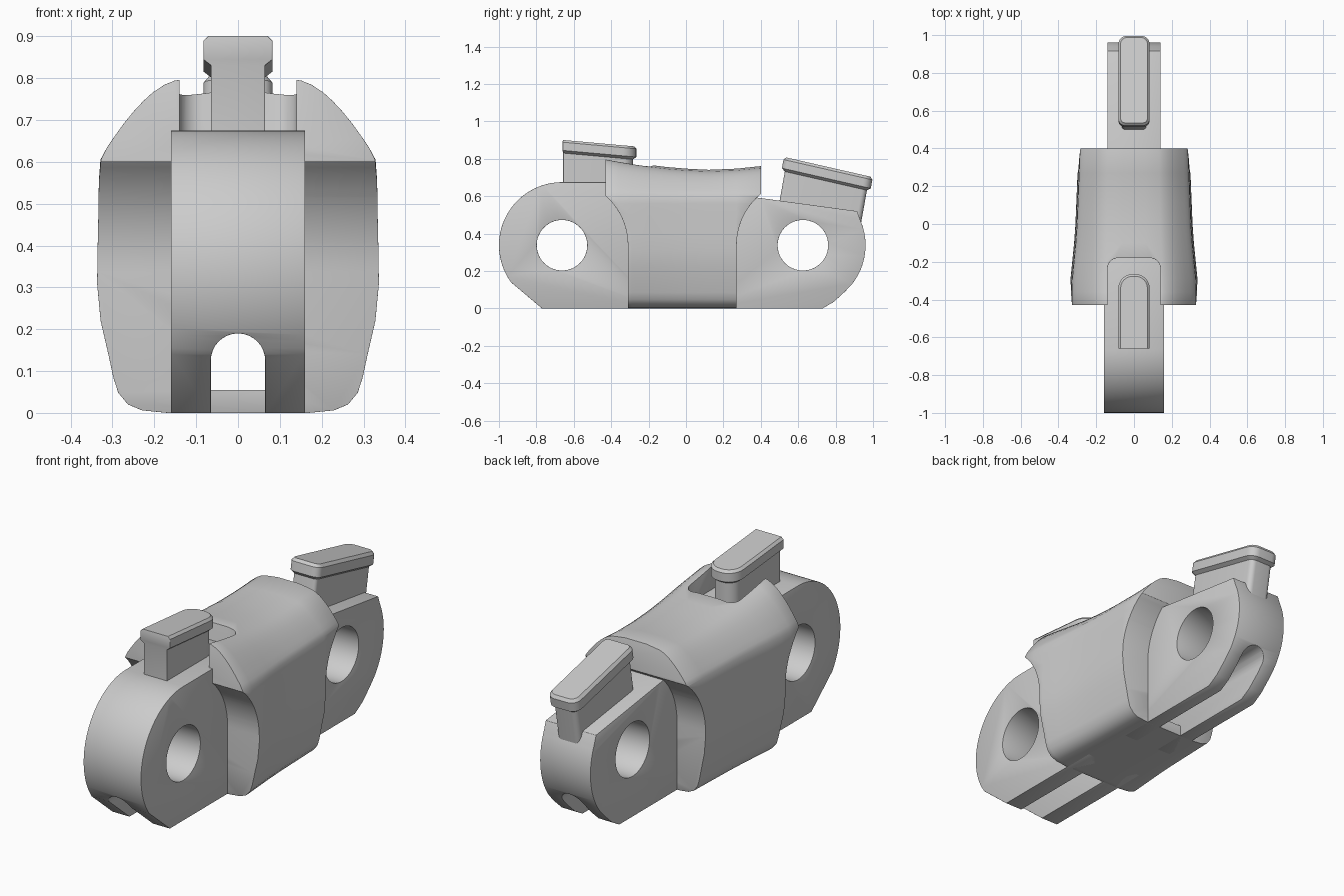
import bpy, bmesh, math

cube = bpy.data.objects.get("Cube")
if cube:
    bpy.data.objects.remove(cube)

grey = bpy.data.materials.new("light_grey")
grey.use_nodes = True
grey.diffuse_color = (0.6, 0.6, 0.6, 1)
grey.node_tree.nodes["Principled BSDF"].inputs["Base Color"].default_value = (0.6, 0.6, 0.6, 1)


def loft(name, rings):
    """Skin a stack of equal-length closed rings and cap both ends."""
    bm = bmesh.new()
    loops = [[bm.verts.new(p) for p in ring] for ring in rings]
    n = len(loops[0])
    for a, b in zip(loops, loops[1:]):
        for i in range(n):
            j = (i + 1) % n
            bm.faces.new((a[i], a[j], b[j], b[i]))
    bm.faces.new(loops[0])
    bm.faces.new(loops[-1])
    bmesh.ops.recalc_face_normals(bm, faces=bm.faces)
    mesh = bpy.data.meshes.new(name)
    bm.to_mesh(mesh)
    bm.free()
    mesh.materials.append(grey)
    ob = bpy.data.objects.new(name, mesh)
    bpy.context.collection.objects.link(ob)
    return ob


def prism_x(name, yz, half):
    return loft(name, [[(x, y, z) for y, z in yz] for x in (-half, half)])


def prism_y(name, xz, y0, y1):
    return loft(name, [[(x, y, z) for x, z in xz] for y in (y0, y1)])


def arc(cx, cy, r, a0, a1, n=16):
    angles = [math.radians(a0 + (a1 - a0) * i / n) for i in range(n + 1)]
    return [(cx + r * math.cos(a), cy + r * math.sin(a)) for a in angles]


def select(ob):
    bpy.ops.object.select_all(action='DESELECT')
    ob.select_set(True)
    bpy.context.view_layer.objects.active = ob


def cut(ob, cutter):
    select(ob)
    mod = ob.modifiers.new("cut", 'BOOLEAN')
    mod.operation, mod.solver, mod.object = 'DIFFERENCE', 'EXACT', cutter
    bpy.ops.object.modifier_apply(modifier=mod.name)
    bpy.data.objects.remove(cutter)


def finish(ob, width, segments=2):
    select(ob)
    if width:
        mod = ob.modifiers.new("soft_edges", 'BEVEL')
        mod.width, mod.segments = width, segments
        mod.limit_method, mod.angle_limit = 'ANGLE', math.radians(38)
        bpy.ops.object.modifier_apply(modifier=mod.name)
    bpy.ops.object.shade_smooth_by_angle(angle=math.radians(35))


def slot(bottom):
    """Round-topped tunnel running front to back."""
    return prism_y("slot_cutter", [(-.065, bottom)] + arc(0, .125, .065, 180, 0)
                   + [(.065, bottom)], -1.3, 1.3)


def outline(y0, y1, half, r0, r1):
    """Rounded rectangle in x, y with separate front and back corner radii."""
    return (arc(half - r0, y0 + r0, r0, -90, 0, 6) + arc(half - r1, y1 - r1, r1, 0, 90, 6)
            + arc(-half + r1, y1 - r1, r1, 90, 180, 6) + arc(-half + r0, y0 + r0, r0, 180, 270, 6))


# Central body: half cross-section as (share of width, height), then the crown
SIDE = [(.5, 0), (.68, .006), (.78, .02), (.85, .048), (.885, .085), (.92, .14),
        (.975, .22), (1, .31), (.995, .4), (.985, .5), (.98, .56)]
CROWN = [(.97, 0), (.93, .14), (.88, .27), (.81, .44), (.74, .59), (.67, .72),
         (.6, .83), (.52, .92), (.45, .97), (.2, 1.04)]
STATIONS = [(-.43, .338, .80), (-.36, .339, .787), (-.29, .336, .775), (-.2, .327, .762),
            (-.1, .317, .750), (0, .31, .742), (.12, .305, .736), (.27, .299, .742), (.40, .294, .755)]
rings = []
for y, w, top in STATIONS:
    half = [(w * f, z) for f, z in SIDE] + [(w * f, .605 + t * (top - .605)) for f, t in CROWN]
    rings.append([(x, y, z) for x, z in half] + [(-x, y, z) for x, z in reversed(half)])
body = loft("body", rings)

# Round reliefs around both lugs, the front notch and the tunnel
FRONT, BACK, AXLE = -.663, .625, .338
cut(body, prism_x("front_relief", [(-1.2, -.1), (FRONT + .352, -.1)]
                  + arc(FRONT, AXLE, .352, 0, 90, 24) + [(-1.2, AXLE + .352)], .6))
cut(body, prism_x("back_relief", [(1.2, -.1), (BACK - .354, -.1)]
                  + arc(BACK, AXLE, .354, 180, 118, 16) + [(1.2, .59)], .6))
notch = outline(-.7, -.18, .14, .02, .055)
cut(body, loft("notch_cutter", [[(x, y, z) for x, y in notch] for z in (.64, 1.1)]))
cut(body, slot(.055))
finish(body, .01)

# Lugs: rounded plates with a pin hole and a slot underneath
front_profile = ([(-.15, 0), (-.15, .675), (FRONT, .675)]
                 + arc(FRONT, AXLE, .337, 92, 216, 40) + [(-.77, 0)])
back_profile = ([(.1, 0), (.73, 0), (.79, .035), (.85, .09)]
                + arc(BACK, AXLE, .335, -38, 24, 20) + [(.915, .52), (.4, .59), (.1, .63)])
for name, profile, centre, half in (("front_lug", front_profile, FRONT, .16),
                                    ("back_lug", back_profile, BACK, .14)):
    lug = prism_x(name, profile, half)
    cut(lug, prism_x("hole_cutter", arc(centre, AXLE, .135, 0, 354.375, 63), .5))
    cut(lug, slot(-.1))
    finish(lug, .006)


# Pegs: stem flaring into a sloping cap
def peg(name, y0, y1, r0, r1, base, slope, lean, front_inset, layers):
    rings = []
    for h, inset in layers:
        ring = outline(y0 + inset * front_inset, y1 - inset, .083 - inset,
                       max(r0 - inset, .003), max(r1 - inset, .003))
        rings.append([(x, y + h * lean, base + h + slope * (y - y0)) for x, y in ring])
    finish(loft(name, rings), 0)


peg("front_peg", -.66, -.265, .004, .075, .845, -.09, 0, .15,
    [(-.2, .018), (-.014, .018), (0, 0), (.044, 0), (.056, .012)])
peg("back_peg", .513, .988, .035, .045, .75, -.228, .18, 1,
    [(-.23, .018), (-.014, .018), (0, 0), (.046, 0), (.06, .012)])
